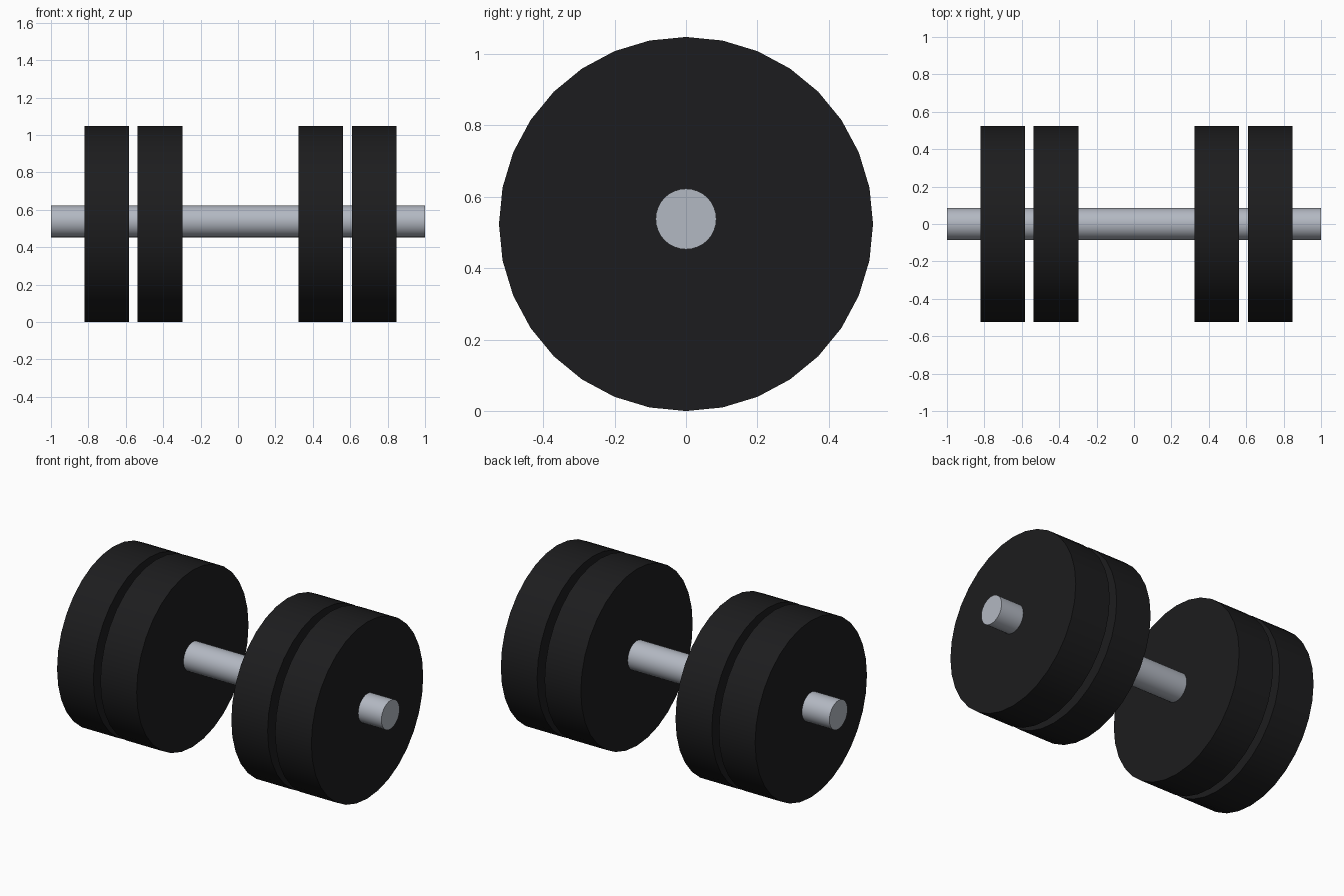
import bpy
import math

if "Cube" in bpy.data.objects:
    bpy.data.objects.remove(bpy.data.objects["Cube"])


def material(name, color):
    mat = bpy.data.materials.new(name)
    mat.diffuse_color = color
    mat.use_nodes = True
    mat.node_tree.nodes["Principled BSDF"].inputs["Base Color"].default_value = mat.diffuse_color
    return mat


def x_cylinder(name, x0, x1, z, radius, mat, sides=32):
    """Capped cylinder lying along x."""
    bpy.ops.mesh.primitive_cylinder_add(
        vertices=sides, radius=radius, depth=x1 - x0,
        location=((x0 + x1) / 2, 0, z), rotation=(0, math.pi / 2, 0))
    obj = bpy.context.object
    obj.name = name
    obj.data.materials.append(mat)
    bpy.ops.object.shade_smooth_by_angle(angle=math.radians(30))
    return obj


steel = material("steel", (0.45, 0.48, 0.54, 1))
rubber = material("black_rubber", (0.012, 0.012, 0.013, 1))

# Handle bar, running right through the plates
x_cylinder("handle_bar", -1.0, 1.0, 0.538, 0.085, steel)

# Two weight plates at each end
PLATE_RADIUS = 0.524
PLATE_WIDTH = 0.238
plates = {
    "outer_plate_left": -0.701,
    "inner_plate_left": -0.417,
    "inner_plate_right": 0.442,
    "outer_plate_right": 0.729,
}
for name, x in plates.items():
    x_cylinder(name, x - PLATE_WIDTH / 2, x + PLATE_WIDTH / 2,
               PLATE_RADIUS, PLATE_RADIUS, rubber)
